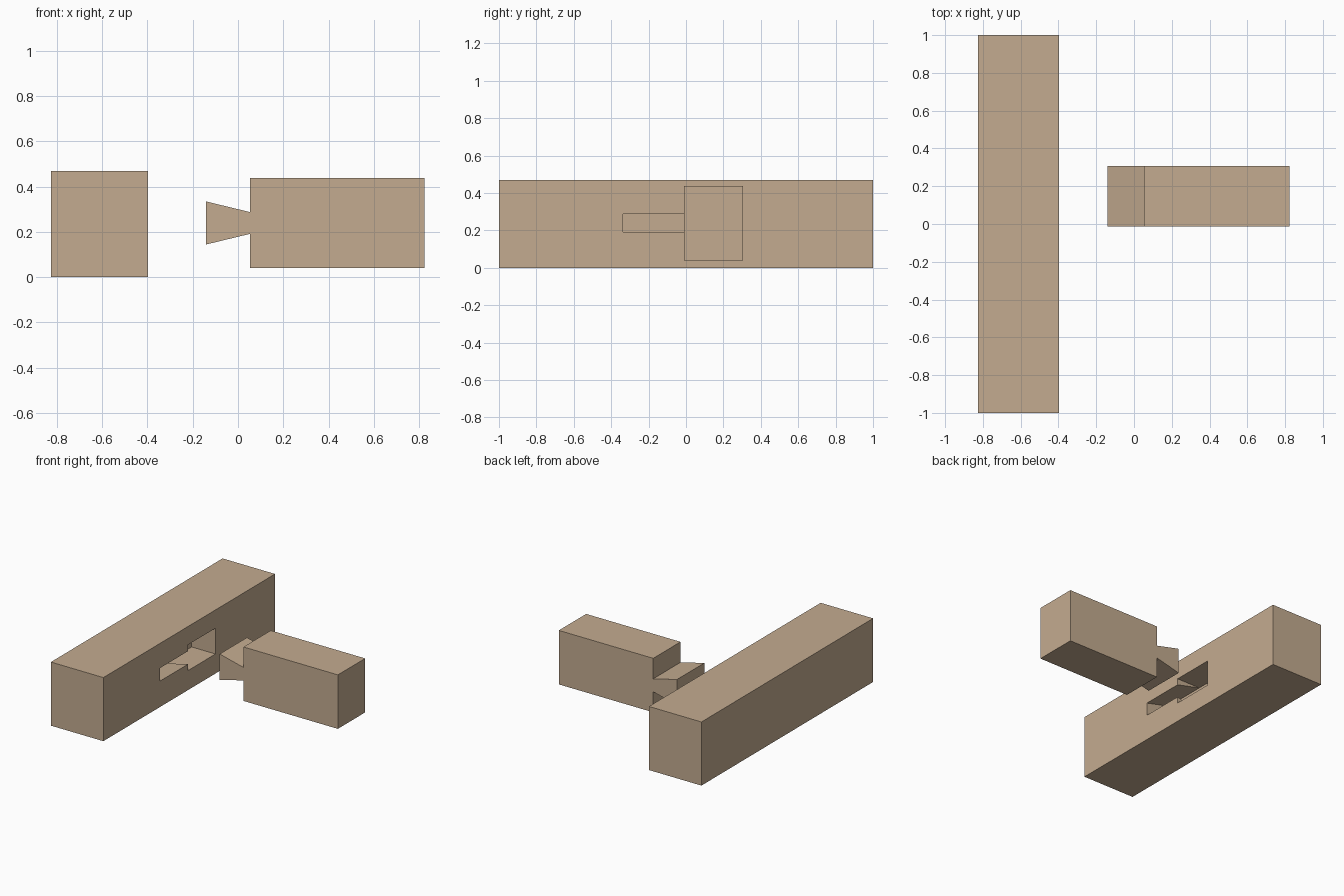
import bpy
import bmesh

if "Cube" in bpy.data.objects:
    bpy.data.objects.remove(bpy.data.objects["Cube"])

wood = bpy.data.materials.new("light wood")
wood.diffuse_color = (0.55, 0.41, 0.28, 1)
wood.use_nodes = True
wood.node_tree.nodes["Principled BSDF"].inputs["Base Color"].default_value = wood.diffuse_color


def prism(name, profile, y0, y1):
    """Extrude a closed x-z profile along y."""
    bm = bmesh.new()
    face = bm.faces.new([bm.verts.new((x, y0, z)) for x, z in profile])
    out = bmesh.ops.extrude_face_region(bm, geom=[face])
    verts = [v for v in out["geom"] if isinstance(v, bmesh.types.BMVert)]
    bmesh.ops.translate(bm, verts=verts, vec=(0, y1 - y0, 0))
    bmesh.ops.recalc_face_normals(bm, faces=bm.faces)
    mesh = bpy.data.meshes.new(name)
    bm.to_mesh(mesh)
    bm.free()
    mesh.materials.append(wood)
    obj = bpy.data.objects.new(name, mesh)
    bpy.context.collection.objects.link(obj)
    return obj


def rect(x0, x1, z0, z1):
    return [(x0, z0), (x1, z0), (x1, z1), (x0, z1)]


def cut(target, cutter):
    mod = target.modifiers.new("cut", 'BOOLEAN')
    mod.operation = 'DIFFERENCE'
    mod.solver = 'EXACT'
    mod.object = cutter
    bpy.context.view_layer.objects.active = target
    bpy.ops.object.modifier_apply(modifier=mod.name)
    bpy.data.objects.remove(cutter)


MID, NECK, TAIL, DEPTH = 0.239, 0.048, 0.095, 0.194   # dovetail sizes
FACE, SHOULDER = -0.398, 0.053                        # beam face, rail shoulder
Y0, Y1 = -0.012, 0.306                                # rail width

# Long beam
beam = prism("beam", rect(-0.826, FACE, 0, 0.469), -1, 1)

# Entry pocket, then undercut slot the tail slides into
cut(beam, prism("pocket_cutter",
                rect(FACE - DEPTH, FACE + 0.1, MID - TAIL, MID + TAIL), Y0, Y1))
back = FACE - DEPTH
cut(beam, prism("slot_cutter",
                [(back, MID - TAIL), (FACE, MID - NECK), (FACE + 0.05, MID - NECK),
                 (FACE + 0.05, MID + NECK), (FACE, MID + NECK), (back, MID + TAIL)],
                -0.338, 0.1))

# Rail with dovetail tenon, drawn as one profile
tip = SHOULDER - DEPTH
prism("dovetail_rail",
      [(tip, MID - TAIL), (SHOULDER, MID - NECK), (SHOULDER, 0.04), (0.823, 0.04),
       (0.823, 0.438), (SHOULDER, 0.438), (SHOULDER, MID + NECK), (tip, MID + TAIL)],
      Y0, Y1)
